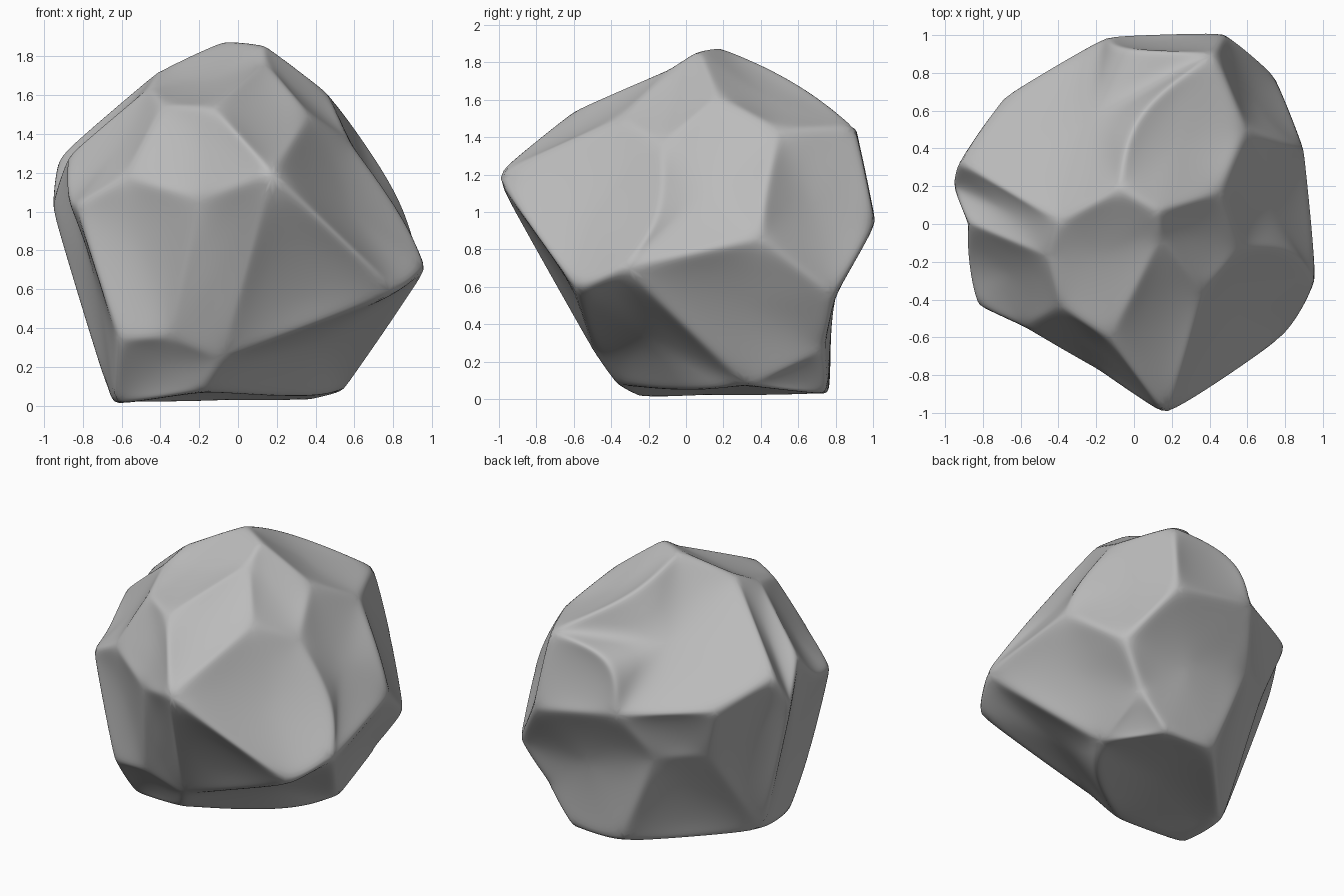
import bpy, bmesh, math

cube = bpy.data.objects.get("Cube")
if cube:
    bpy.data.objects.remove(cube)

# Stone colour
stone = bpy.data.materials.new("stone_grey")
stone.use_nodes = True
colour = (0.5, 0.5, 0.5, 1)
stone.diffuse_color = colour
stone.node_tree.nodes["Principled BSDF"].inputs["Base Color"].default_value = colour

# Corners where the chipped facets meet
corners = dict(
    # crown
    peak=(-.08, .19, 1.89), ledge=(.13, .07, 1.87), saddle=(.14, -.08, 1.77),
    crown_e=(.46, .17, 1.62), crown_ne=(.6, .5, 1.44), crown_n=(.43, .91, 1.46),
    crown_nw=(-.03, .6, 1.71), crown_w=(-.4, .02, 1.74),
    # brow
    brow_w=(-.46, -.17, 1.64), brow_sw=(-.39, -.44, 1.55), brow_s=(-.13, -.61, 1.54),
    ridge_a=(.37, -.36, 1.5), ridge_b=(.57, -.13, 1.37), ridge_c=(.86, -.12, .98),
    nose=(.18, -1.03, 1.2), lip=(-.2, -.77, 1.06), cheek=(-.58, -.55, 1.18),
    # waist
    west_a=(-.84, -.43, 1.03), west_b=(-.89, -.2, 1.05), west_c=(-.89, .01, 1.28),
    west_d=(-.97, .21, 1.03), west_e=(-.94, .34, 1.28), north_a=(-.71, .67, 1.1),
    north_b=(-.15, 1.0, 1.05), north_c=(-.12, .92, 1.43), north_d=(.49, 1.02, .93),
    east_a=(.83, -.59, .58), east_b=(.98, -.33, .7), east_c=(.91, .4, .86),
    east_d=(.83, .42, 1.1), east_f=(.75, .8, .55),
    # foot
    foot_sw=(-.62, -.51, .34), foot_s=(-.35, -.54, .36), foot_se=(-.08, -.49, .24),
    foot_n=(-.3, .78, .7), foot_nw=(-.58, .59, .73), foot_ne=(.56, .74, .27),
    # base
    base_sw=(-.64, -.24, 0), base_s=(-.18, -.37, .07), base_se=(.38, .02, .03),
    base_e=(.55, .32, .07), base_ne=(.35, .76, .02), base_n=(-.02, .77, .02),
    base_w=(-.66, .08, .01),
)

# Each facet lists its corners in order
facets = [
    # top and east
    "peak ledge crown_e crown_ne crown_n crown_nw",
    "crown_w peak ledge saddle brow_s brow_sw brow_w",
    "saddle ledge crown_e ridge_b ridge_a",
    "saddle ridge_a nose brow_s",
    "ridge_a ridge_b ridge_c east_b east_a nose",
    "crown_e crown_ne east_d east_c east_b ridge_c ridge_b",
    "crown_ne crown_n north_d east_f east_c east_d",
    # north and west
    "crown_n north_d north_b north_c",
    "peak crown_nw crown_n north_c north_b north_a west_e crown_w",
    "west_e crown_w brow_w west_c west_d",
    "west_c brow_w brow_sw cheek west_a west_b",
    # front
    "brow_sw brow_s nose lip cheek",
    "cheek lip foot_s foot_sw west_a",
    "nose foot_se foot_s lip",
    "nose east_a foot_se",
    "foot_sw foot_s foot_se base_s base_sw",
    # lower sides
    "foot_se east_a east_b base_e base_se base_s",
    "east_b east_c east_f foot_ne base_e",
    "foot_ne base_e base_ne",
    "east_f north_d north_b foot_n base_n base_ne foot_ne",
    "north_b north_a foot_nw foot_n",
    "foot_n foot_nw base_w base_n",
    "north_a west_e west_d base_w foot_nw",
    "west_a west_b west_c west_d base_w base_sw foot_sw",
    # underside
    "base_sw base_s base_se base_e base_ne base_n base_w",
]

bm = bmesh.new()
verts = {name: bm.verts.new(place) for name, place in corners.items()}
for facet in facets:
    bm.faces.new([verts[name] for name in facet.split()])
bmesh.ops.recalc_face_normals(bm, faces=bm.faces)

# Facet borders stay fairly crisp
crease = bm.edges.layers.float.new("crease_edge")
for edge in bm.edges:
    edge[crease] = 0.5

# Hollow each facet around a smooth centre
for face in list(bm.faces):
    depth = 0.09 * math.sqrt(face.calc_area())
    centre = bmesh.ops.poke(bm, faces=[face], offset=-depth)["verts"][0]
    for spoke in centre.link_edges:
        spoke[crease] = 0

mesh = bpy.data.meshes.new("boulder")
bm.to_mesh(mesh)
bm.free()
boulder = bpy.data.objects.new("boulder", mesh)
bpy.context.collection.objects.link(boulder)
mesh.materials.append(stone)

# Rounded surface with worn edges
rounded = boulder.modifiers.new("rounded_surface", 'SUBSURF')
rounded.levels = rounded.render_levels = 4

bpy.context.view_layer.objects.active = boulder
boulder.select_set(True)
bpy.ops.object.shade_smooth()
